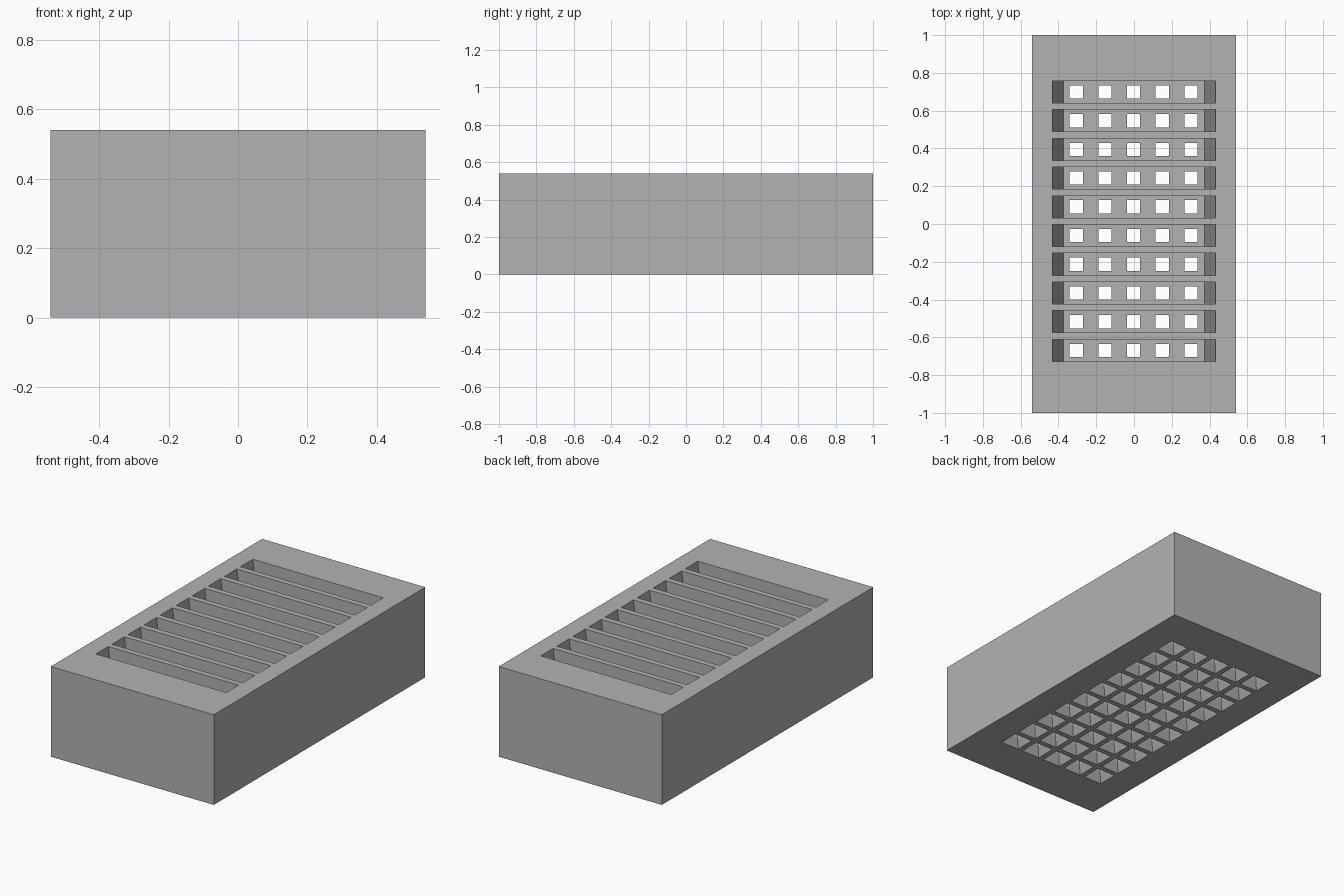
import bpy, bmesh

if "Cube" in bpy.data.objects:
    bpy.data.objects.remove(bpy.data.objects["Cube"])

W, L, H = 1.08, 2.0, 0.54
PITCH = 0.152
ROWS = [0.699 - PITCH * i for i in range(10)]
COLS = [-0.002 + PITCH * (i - 2) for i in range(5)]
FLOOR = 0.10          # slot floor height


def loft(bm, x, y, rings):
    """Closed rectangular loft; rings are (z, half_x, half_y) from bottom up."""
    loops = [[bm.verts.new((x + sx * hx, y + sy * hy, z))
              for sx, sy in ((-1, -1), (1, -1), (1, 1), (-1, 1))]
             for z, hx, hy in rings]
    bm.faces.new(loops[0][::-1])
    bm.faces.new(loops[-1])
    for a, b in zip(loops, loops[1:]):
        for i in range(4):
            j = (i + 1) % 4
            bm.faces.new((a[i], a[j], b[j], b[i]))


def make(name, items):
    bm = bmesh.new()
    for x, y, rings in items:
        loft(bm, x, y, rings)
    mesh = bpy.data.meshes.new(name)
    bm.to_mesh(mesh)
    bm.free()
    obj = bpy.data.objects.new(name, mesh)
    bpy.context.collection.objects.link(obj)
    return obj


grey = bpy.data.materials.new("grey")
grey.diffuse_color = (0.45, 0.45, 0.45, 1)
grey.use_nodes = True
grey.node_tree.nodes["Principled BSDF"].inputs["Base Color"].default_value = grey.diffuse_color

# solid block
block = make("slotted_block", [(0, 0, [(0, W / 2, L / 2), (H, W / 2, L / 2)])])
block.data.materials.append(grey)

# long top slots with tapering ends
slope = (0.432 - 0.373) / (H - FLOOR)
slots = make("slot_cutter", [
    (0, y, [(FLOOR, 0.373, 0.0585), (H + 0.02, 0.432 + 0.02 * slope, 0.0585)])
    for y in ROWS])

# square through holes flaring into funnels on the underside
holes = make("hole_cutter", [
    (x, y, [(-0.02, 0.07, 0.07), (0.05, 0.035, 0.035), (FLOOR + 0.05, 0.035, 0.035)])
    for x in COLS for y in ROWS])

# cut and apply
bpy.context.view_layer.objects.active = block
for cutter in (slots, holes):
    mod = block.modifiers.new(cutter.name, "BOOLEAN")
    mod.operation = "DIFFERENCE"
    mod.solver = "EXACT"
    mod.object = cutter
    bpy.ops.object.modifier_apply(modifier=mod.name)
    bpy.data.objects.remove(cutter, do_unlink=True)
